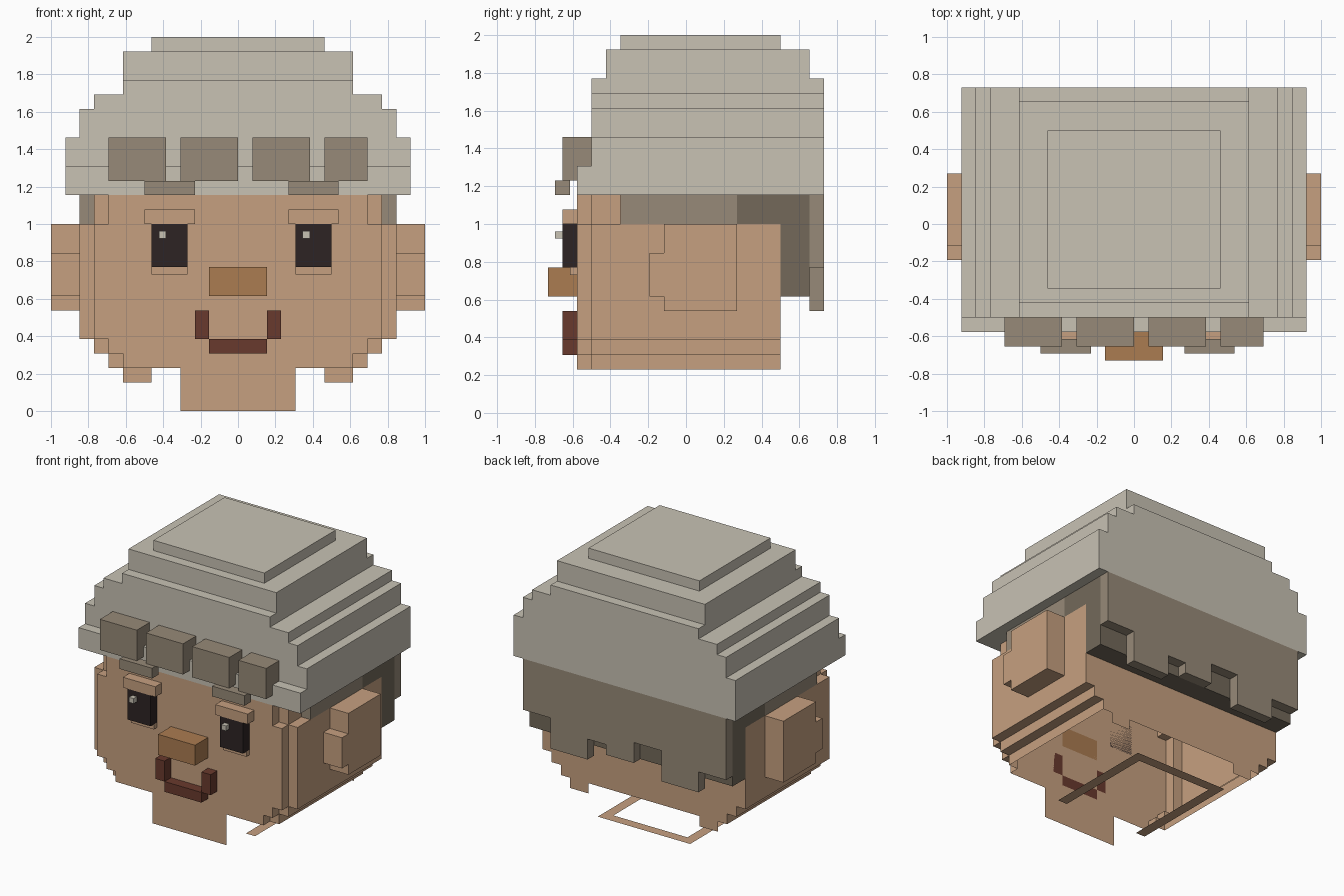
import bpy, bmesh
from mathutils import Vector

U = 1 / 13  # one block

if "Cube" in bpy.data.objects:
    bpy.data.objects.remove(bpy.data.objects["Cube"], do_unlink=True)


def material(name, *rgb):
    lin = [((c / 255 + 0.055) / 1.055) ** 2.4 for c in rgb] + [1]
    m = bpy.data.materials.new(name)
    m.use_nodes = True
    m.diffuse_color = lin
    bsdf = next(n for n in m.node_tree.nodes if n.type == 'BSDF_PRINCIPLED')
    bsdf.inputs["Base Color"].default_value = lin
    return m


SKIN = material("skin", 198, 160, 128)
CAP = material("pale grey", 200, 194, 180)
HAIR = material("brown hair", 151, 138, 120)
DARK = material("dark hair", 115, 105, 90)
NOSE = material("nose tan", 171, 124, 81)
LIP = material("lip red", 105, 58, 45)
EYE = material("eye black", 45, 36, 36)


def finish(name, bm, mat):
    me = bpy.data.meshes.new(name)
    bm.to_mesh(me)
    bm.free()
    me.materials.append(mat)
    ob = bpy.data.objects.new(name, me)
    bpy.context.collection.objects.link(ob)
    return ob


def box(name, mat, x, y, z):
    """Block between pairs of limits, measured in blocks."""
    bm = bmesh.new()
    bmesh.ops.create_cube(bm, size=1)
    for v in bm.verts:
        v.co = Vector([((a + b) / 2 + c * (b - a)) * U for c, (a, b) in zip(v.co, (x, y, z))])
    return finish(name, bm, mat)


def plates(name, mat, quads):
    bm = bmesh.new()
    for quad in quads:
        bm.faces.new([bm.verts.new(Vector(p) * U) for p in quad])
    return finish(name, bm, mat)


def loft(name, mat, sections, close_top=False):
    """Stepped shell through counter-clockwise outlines stacked in z."""
    bm = bmesh.new()
    rings = [[bm.verts.new(Vector((px, py, z)) * U) for px, py in pts] for z, pts in sections]
    for a, b in zip(rings, rings[1:]):
        for i in range(len(a)):
            j = (i + 1) % len(a)
            bm.faces.new((a[i], a[j], b[j], b[i]))
    if close_top:
        bm.faces.new(rings[-1])
    flat = [f for f in bm.faces if f.calc_area() < 1e-6]
    bmesh.ops.delete(bm, geom=flat, context='FACES')
    return finish(name, bm, mat)


def rect(w, y0, y1):
    return [(-w, y0), (w, y0), (w, y1), (-w, y1)]


def head_outline(w):
    # narrow front slice with the wider head behind it
    return [(-w, -7.5), (w, -7.5), (w, -6.5), (w + 1, -6.5),
            (w + 1, 6.5), (-w - 1, 6.5), (-w - 1, -6.5), (-w, -6.5)]


# Hollow head, open underneath, with a stepped jaw
head = []
for w, z0, z1 in ((8, 3, 4), (9, 4, 5), (10, 5, 13), (9, 13, 15)):
    head += [(z0, head_outline(w)), (z1, head_outline(w))]
loft("head", SKIN, head)

# Stepped cap of hair
cap = [(15, rect(9, -7.5, 6.5))]
for w, y0, y1, z0, z1 in ((12, -7.5, 9.5, 15, 17), (12, -6.5, 9.5, 17, 19),
                          (11, -6.5, 9.5, 19, 21), (10, -6.5, 9.5, 21, 22),
                          (8, -6.5, 9.5, 22, 23), (8, -5.5, 8.5, 23, 25),
                          (6, -4.5, 6.5, 25, 26)):
    cap += [(z0, rect(w, y0, y1)), (z1, rect(w, y0, y1))]
loft("hair_cap", CAP, cap, close_top=True)

# Fringe clumps
for i, x in enumerate(((-9, -5), (-4, 0), (1, 5), (6, 9))):
    box(f"fringe_clump_{i + 1}", HAIR, x, (-8.5, -6.5), (16, 19))

# Side hair and ears
for side, s in (("left", 1), ("right", -1)):
    def span(a, b):
        return (a, b) if s > 0 else (-b, -a)
    box(f"{side}_side_hair", HAIR, span(9.5, 11), (-4.5, 3.5), (13, 15))
    box(f"{side}_rear_side_hair", DARK, span(9.5, 11), (3.5, 6.5), (13, 15))
    box(f"{side}_ear", SKIN, span(11, 13), (-1.5, 3.5), (7, 13))
    box(f"{side}_ear_front", SKIN, span(11, 13), (-2.5, -1.5), (8, 11))

# Back hair: dark slab with a ragged lighter layer over it
box("back_hair", DARK, (-11, 11), (6.5, 8.5), (8, 15))
edges = (-11, -8, -4, -1, 2, 4, 8, 11)
for i, bottom in enumerate((9, 7, 10, 8, 9, 7, 10)):
    box(f"back_lock_{i + 1}", HAIR, edges[i:i + 2], (8.5, 9.5), (bottom, 15))

# Eyes, lids, brows and glints
for side, x in (("right", -6.5), ("left", 3.5)):
    box(f"{side}_eyebrow", HAIR, (x, x + 3.5), (-9, -8), (15, 16))
    box(f"{side}_upper_lid", SKIN, (x, x + 3.5), (-8.5, -7.5), (13, 14))
    box(f"{side}_eye", EYE, (x + 0.5, x + 3), (-8.5, -7.5), (10, 13))
    box(f"{side}_lower_lid", SKIN, (x + 0.5, x + 3), (-8, -7.5), (9.5, 10))
    box(f"{side}_eye_glint", CAP, (x + 1, x + 1.5), (-9, -8.5), (12, 12.5))

# Nose and mouth
box("nose", NOSE, (-2, 2), (-9.5, -7.5), (8, 10))
box("mouth", LIP, (-2, 2), (-8.5, -7.5), (4, 5))
box("mouth_corner_right", LIP, (-3, -2), (-8.5, -7.5), (5, 7))
box("mouth_corner_left", LIP, (2, 3), (-8.5, -7.5), (5, 7))


# Thin plates under the head: neck front, rear tabs, open collar
def upright(x0, x1, y, z0, z1):
    return [(x0, y, z0), (x1, y, z0), (x1, y, z1), (x0, y, z1)]


def level(x0, x1, y0, y1):
    return [(x0, y0, 0), (x1, y0, 0), (x1, y1, 0), (x0, y1, 0)]


plates("neck_front", SKIN, [upright(-4, 4, -7.5, 0, 3)])
plates("rear_tabs", SKIN, [upright(x, x + 2, 6.5, 2, 3) for x in (-8, 6)])
plates("collar", SKIN, [level(-5, -4, -4.5, 6.5), level(4, 5, -4.5, 6.5), level(-4, 4, 5.5, 6.5)])
